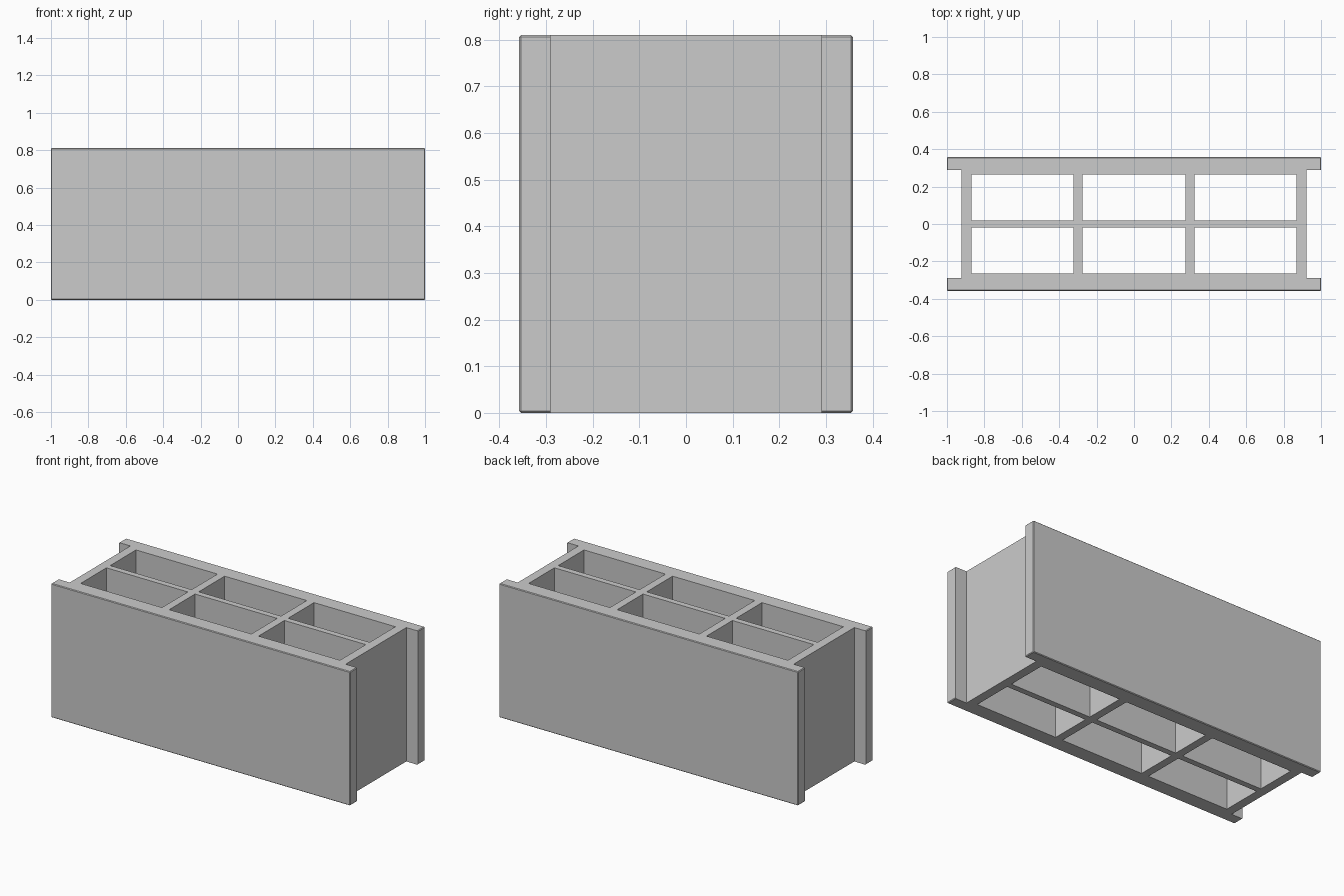
import bpy, bmesh

if "Cube" in bpy.data.objects:
    bpy.data.objects.remove(bpy.data.objects["Cube"])

H, X, Y = 0.81, 1.0, 0.358          # height and half sizes
hx = [0.275, 0.323, 0.868, 0.923, X]
hy = [0.018, 0.265, 0.29, Y]
xs = [-v for v in reversed(hx)] + hx
ys = [-v for v in reversed(hy)] + hy


def solid(x, y):
    """True where the block's plan is filled."""
    x, y = abs(x), abs(y)
    if x > 0.923:                    # flanges of the side panels
        return y > 0.29
    in_web = y < 0.018 or y > 0.265
    in_wall = 0.275 < x < 0.323 or x > 0.868
    return in_web or in_wall


# plan of the block: panels, webs and six open cells
bm = bmesh.new()
verts = {}


def vert(x, y):
    if (x, y) not in verts:
        verts[x, y] = bm.verts.new((x, y, 0))
    return verts[x, y]


for x0, x1 in zip(xs, xs[1:]):
    for y0, y1 in zip(ys, ys[1:]):
        if solid((x0 + x1) / 2, (y0 + y1) / 2):
            bm.faces.new([vert(x0, y0), vert(x1, y0), vert(x1, y1), vert(x0, y1)])

# raise the plan to full height
res = bmesh.ops.extrude_face_region(bm, geom=bm.faces[:], use_keep_orig=True)
bmesh.ops.translate(bm, vec=(0, 0, H),
                    verts=[g for g in res["geom"] if isinstance(g, bmesh.types.BMVert)])
bmesh.ops.recalc_face_normals(bm, faces=bm.faces[:])

# tiny chamfer around the outer panel faces and flange ends
bm.normal_update()
rim = []
for e in bm.edges:
    on_y = all(abs(abs(v.co.y) - Y) < 1e-4 for v in e.verts)
    on_x = all(abs(abs(v.co.x) - X) < 1e-4 for v in e.verts)
    if (on_y or on_x) and len(e.link_faces) == 2 and e.calc_face_angle() > 0.5:
        inner = all(abs(abs(v.co.y) - 0.29) < 1e-4 for v in e.verts)
        if not inner:
            rim.append(e)
bmesh.ops.bevel(bm, geom=rim, offset=0.004, segments=1, profile=0.5, affect='EDGES')

me = bpy.data.meshes.new("hollow_block")
bm.to_mesh(me)
bm.free()
bpy.context.collection.objects.link(bpy.data.objects.new("hollow_block", me))
